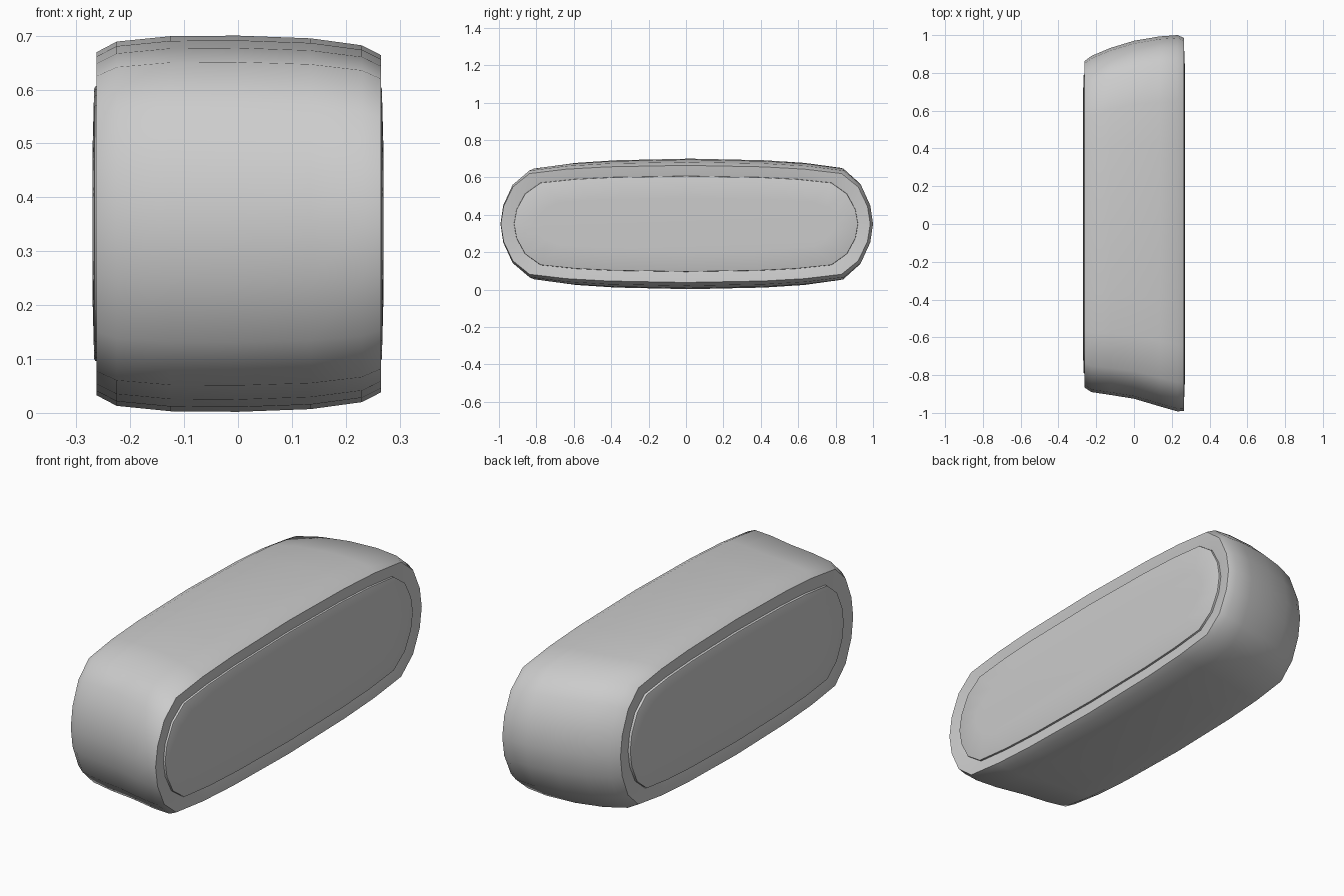
import bpy, bmesh, math

if "Cube" in bpy.data.objects:
    bpy.data.objects.remove(bpy.data.objects["Cube"])

ZC = 0.351  # mid height

# Quarter of the rounded cross-section, as fractions of half width and half height
QUARTER = [(0, 1), (.42, .975), (.645, .935), (.845, .86), (.935, .63), (.985, .3), (1, 0)]
SECTION = (QUARTER
           + [(y, -z) for y, z in QUARTER[-2::-1]]
           + [(-y, -z) for y, z in QUARTER[1:]]
           + [(-y, z) for y, z in QUARTER[-2:0:-1]])


def loft(name, rings, cap_last=False):
    """Skin rings given as (x, y_front, y_back, half_height)."""
    bm = bmesh.new()
    loops = []
    for x, y0, y1, h in rings:
        c, w = (y0 + y1) / 2, (y1 - y0) / 2
        loops.append([bm.verts.new((x, c + w * y, ZC + h * z)) for y, z in SECTION])
    n = len(SECTION)
    for a, b in zip(loops, loops[1:]):
        for i in range(n):
            j = (i + 1) % n
            bm.faces.new((a[i], a[j], b[j], b[i]))
    if cap_last:
        bm.faces.new(loops[-1])
    bmesh.ops.recalc_face_normals(bm, faces=bm.faces)
    # Open lofts may come out inverted: make the outer cap / rim face outward
    f = max(bm.faces, key=lambda f: abs(f.calc_center_median().x))
    if f.normal.x * f.calc_center_median().x < 0:
        bmesh.ops.reverse_faces(bm, faces=bm.faces)
    mesh = bpy.data.meshes.new(name)
    bm.to_mesh(mesh)
    bm.free()
    ob = bpy.data.objects.new(name, mesh)
    bpy.context.collection.objects.link(ob)
    bpy.ops.object.select_all(action='DESELECT')
    ob.select_set(True)
    bpy.context.view_layer.objects.active = ob
    bpy.ops.object.shade_smooth_by_angle(angle=math.radians(48))
    return ob


# Bulged shell with a rim at each end
loft("shell", [
    (-.254, -.793, .793, .256),
    (-.256, -.803, .803, .264),
    (-.263, -.865, .862, .318),
    (-.225, -.890, .890, .338),
    (-.125, -.905, .932, .348),
    (.000, -.925, .970, .349),
    (.135, -.965, .993, .344),
    (.230, -.992, 1.00, .331),
    (.265, -.990, .985, .313),
    (.258, -.930, .930, .264),
    (.256, -.920, .920, .256),
])

# Slightly raised end panels set into the rims
for name, side, w in (("right_panel", 1, .92), ("left_panel", -1, .793)):
    loft(name, [(side * x, -(w - d), w - d, .256 - d)
                for x, d in ((.254, 0), (.265, .001), (.267, .006), (.270, .12))],
         cap_last=True)
